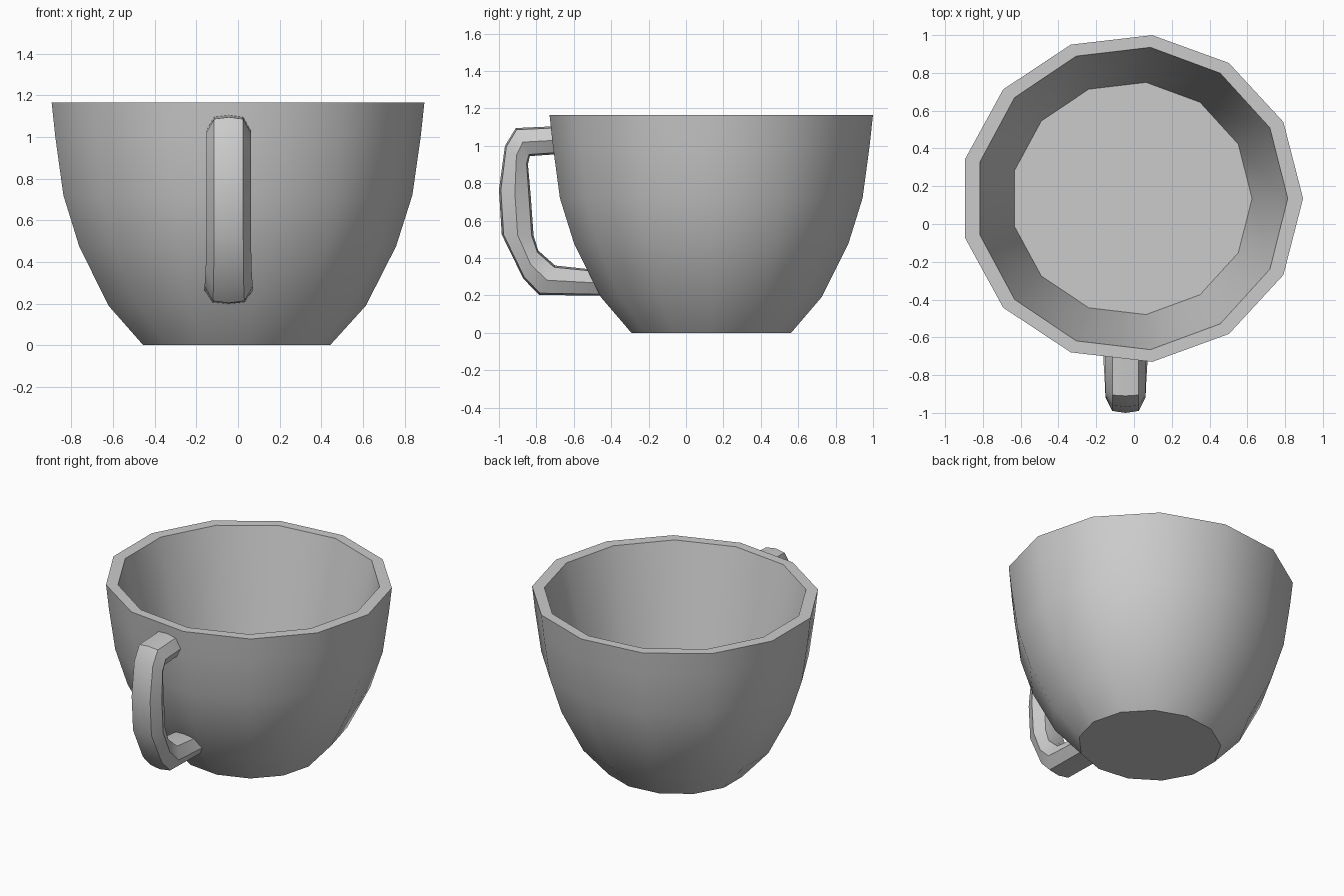
import bpy, bmesh, math

if "Cube" in bpy.data.objects:
    bpy.data.objects.remove(bpy.data.objects["Cube"])

SIDES = 13
CX, CY = -0.013, 0.135


def finish(bm, name, angle):
    bmesh.ops.recalc_face_normals(bm, faces=bm.faces)
    mesh = bpy.data.meshes.new(name)
    bm.to_mesh(mesh)
    bm.free()
    obj = bpy.data.objects.new(name, mesh)
    bpy.context.collection.objects.link(obj)
    bpy.ops.object.select_all(action='DESELECT')
    obj.select_set(True)
    bpy.context.view_layer.objects.active = obj
    bpy.ops.object.shade_smooth_by_angle(angle=math.radians(angle))
    return obj


def loft(rings):
    """Bridge a list of closed rings and cap both ends."""
    bm = bmesh.new()
    loops = [[bm.verts.new(p) for p in ring] for ring in rings]
    n = len(loops[0])
    for a, b in zip(loops, loops[1:]):
        for i in range(n):
            j = (i + 1) % n
            bm.faces.new((a[i], a[j], b[j], b[i]))
    bm.faces.new(loops[0])
    bm.faces.new(loops[-1])
    return bm


def oval(rx, ry, z):
    return [(CX + rx * math.cos(2 * math.pi * i / SIDES),
             CY + ry * math.sin(2 * math.pi * i / SIDES), z) for i in range(SIDES)]


# Bowl: outside from the foot to the rim, then straight inside wall to the floor
bowl_profile = [
    (0.455, 0.430, 0.0), (0.627, 0.594, 0.19), (0.772, 0.738, 0.475),
    (0.850, 0.815, 0.72), (0.890, 0.853, 1.0), (0.908, 0.871, 1.165),
    (0.827, 0.806, 1.165), (0.638, 0.619, 0.36),
]
finish(loft([oval(*p) for p in bowl_profile]), "cup_bowl", 32)

# Handle: outer and inner rails in the y-z plane, with a width factor
rails = [
    ((-0.69, 1.105), (-0.69, 0.955), 1.0), ((-0.91, 1.095), (-0.835, 0.945), 1.0),
    ((-0.968, 1.0), (-0.845, 0.90), 1.0), ((-1.0, 0.765), (-0.83, 0.73), 1.0),
    ((-0.985, 0.525), (-0.815, 0.52), 1.0), ((-0.87, 0.29), (-0.79, 0.44), 1.03),
    ((-0.786, 0.203), (-0.70, 0.36), 1.08), ((-0.42, 0.198), (-0.42, 0.33), 1.1),
]
# Eight-sided section: sideways offset, position from inner (0) to outer (1) rail
section = [(0, 1), (0.07, 0.94), (0.107, 0.5), (0.07, 0.06),
           (0, 0), (-0.07, 0.06), (-0.107, 0.5), (-0.07, 0.94)]
rings = [[(-0.045 + u * w, i[0] + v * (o[0] - i[0]), i[1] + v * (o[1] - i[1]))
          for u, v in section] for o, i, w in rails]
finish(loft(rings), "cup_handle", 35)
